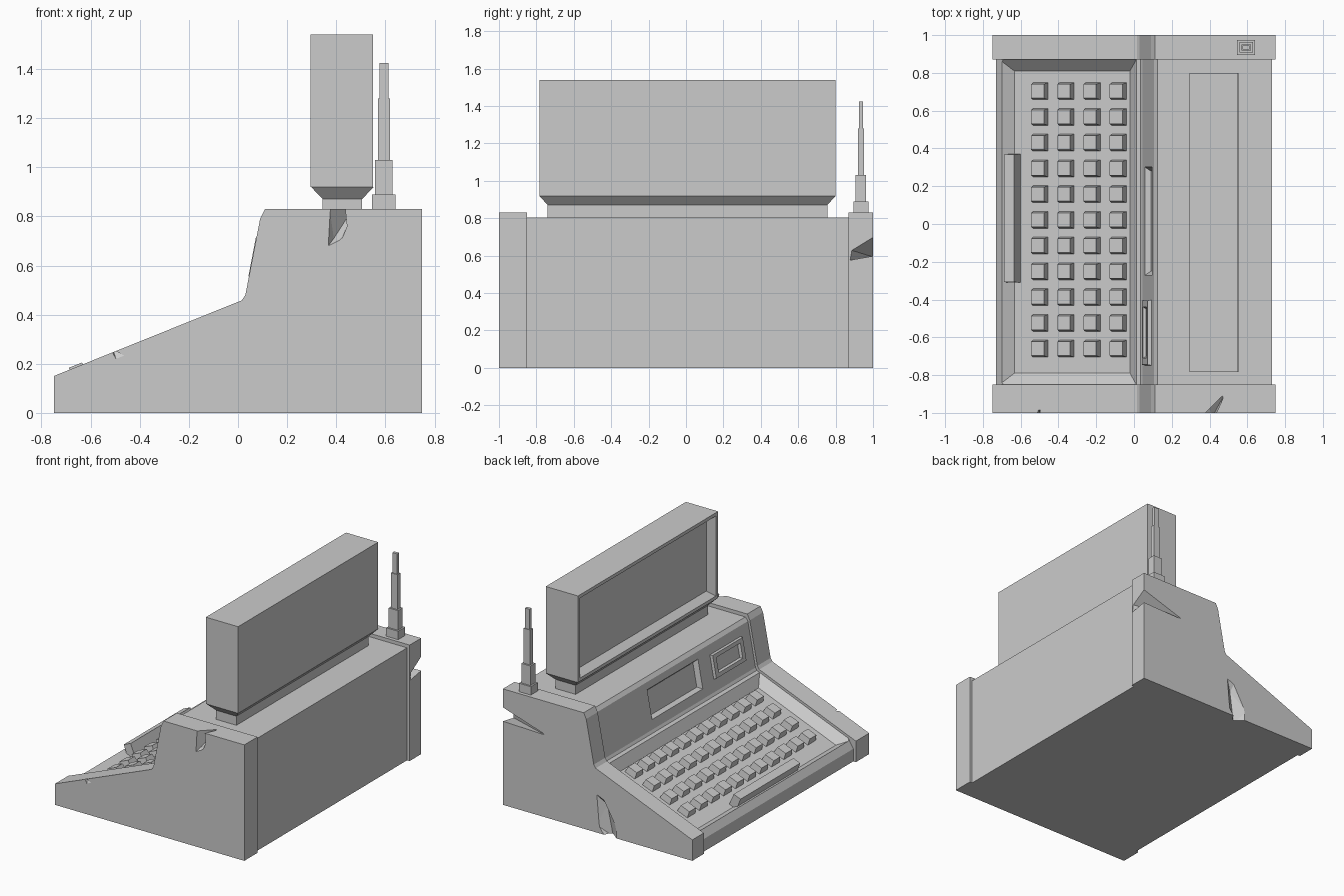
import bpy, bmesh
from math import radians, tan, cos
from mathutils import Matrix, Vector

old = bpy.data.objects.get("Cube")
if old:
    bpy.data.objects.remove(old, do_unlink=True)

GREY = (0.6, 0.6, 0.6, 1)
mat = bpy.data.materials.new("grey plastic")
mat.use_nodes = True
mat.diffuse_color = GREY
mat.node_tree.nodes["Principled BSDF"].inputs["Base Color"].default_value = GREY


def finish(name, bm):
    bmesh.ops.recalc_face_normals(bm, faces=bm.faces)
    me = bpy.data.meshes.new(name)
    bm.to_mesh(me)
    bm.free()
    me.materials.append(mat)
    ob = bpy.data.objects.new(name, me)
    bpy.context.scene.collection.objects.link(ob)
    return ob


def hull(name, points):
    bm = bmesh.new()
    verts = [bm.verts.new(p) for p in points]
    res = bmesh.ops.convex_hull(bm, input=verts)
    loose = [v for v in bm.verts if not v.link_faces]
    bmesh.ops.delete(bm, geom=loose, context='VERTS')
    return finish(name, bm)


def frustum(name, loc, base, top, height, tilt=0):
    """Tapered box standing on loc, tipped about the y axis."""
    m = Matrix.Translation(loc) @ Matrix.Rotation(radians(-tilt), 4, 'Y')
    bm = bmesh.new()
    bmesh.ops.create_cube(bm, size=1)
    for v in bm.verts:
        up = v.co.z > 0
        sx, sy = top if up else base
        v.co = m @ Vector((v.co.x * sx, v.co.y * sy, height if up else 0))
    return finish(name, bm)


def extrude_profile(name, profile, y0, y1):
    bm = bmesh.new()
    face = bm.faces.new([bm.verts.new((x, y0, z)) for x, z in profile])
    res = bmesh.ops.extrude_face_region(bm, geom=[face])
    moved = [g for g in res["geom"] if isinstance(g, bmesh.types.BMVert)]
    bmesh.ops.translate(bm, verts=moved, vec=(0, y1 - y0, 0))
    return finish(name, bm)


def cut(ob, *cutters):
    """Subtract the cutters, bake the result and drop the cutters."""
    for c in cutters:
        mod = ob.modifiers.new("cut", 'BOOLEAN')
        mod.object = c
        mod.operation = 'DIFFERENCE'
        mod.solver = 'EXACT'
    dg = bpy.context.evaluated_depsgraph_get()
    dg.update()
    baked = bpy.data.meshes.new_from_object(ob.evaluated_get(dg))
    ob.modifiers.clear()
    ob.data = baked
    for c in cutters:
        bpy.data.objects.remove(c, do_unlink=True)


SLOPE, PANEL = 21.9, 79.2


def deck(x, depth=0.0):
    """Height of the keyboard slope at x, sunk by depth along its normal."""
    return 0.155 + (x + 0.69) * tan(radians(SLOPE)) - depth / cos(radians(SLOPE))


# End caps
cap = [(-0.75, 0), (-0.75, 0.15), (0.015, 0.458), (0.03, 0.48),
       (0.09, 0.79), (0.11, 0.83), (0.75, 0.83), (0.75, 0)]
front_cap = extrude_profile("front_end_cap", cap, -1, -0.85)
back_cap = extrude_profile("back_end_cap", cap, 0.87, 1)

# Chips knocked out of the end caps
cut(front_cap,
    hull("chip_top", [(0.37, -1.01, 0.85), (0.43, -1.01, 0.85), (0.44, -1.01, 0.75),
                      (0.42, -1.01, 0.70), (0.36, -1.01, 0.67),
                      (0.48, -0.9, 0.85), (0.39, -0.97, 0.71)]),
    hull("chip_slope", [(-0.53, -1.01, 0.27), (-0.44, -1.01, 0.22),
                        (-0.49, -1.01, 0.20), (-0.51, -0.98, 0.26)]))
cut(back_cap,
    hull("chip_corner", [(0.77, 1.01, 0.71), (0.77, 1.01, 0.60), (0.39, 1.01, 0.59),
                         (0.62, 1.01, 0.66), (0.77, 0.87, 0.575), (0.77, 0.88, 0.63),
                         (0.70, 0.95, 0.62)]),
    hull("chip_bottom", [(0.02, 1.01, 0.29), (-0.05, 1.01, 0.26), (-0.16, 1.01, 0.07),
                         (-0.16, 1.01, -0.02), (-0.06, 1.01, -0.02), (0.0, 1.01, 0.06),
                         (-0.05, 0.96, 0.2), (-0.09, 0.95, -0.02)]))

# Main body with keyboard tray and display recess
body = extrude_profile("main_body", [
    (-0.73, 0), (-0.73, 0.09), (-0.69, 0.155), (0.035, deck(0.035)), (0.045, 0.465),
    (0.105, 0.78), (0.125, 0.805), (0.73, 0.805), (0.73, 0)], -0.86, 0.88)
mid = -0.3275
cut(body,
    frustum("tray_cutter", (mid, 0.01, deck(mid, 0.06)),
            (0.66, 1.60), (0.788, 1.728), 0.064, SLOPE),
    frustum("display_cutter", (0.105, 0.015, 0.625),
            (0.17, 0.53), (0.22, 0.59), 0.04, PANEL))

# Small slotted panel beside the display
slot = frustum("slot_panel", (0.082, -0.575, 0.63), (0.17, 0.35), (0.16, 0.34), 0.025, PANEL)
cut(slot, frustum("slot_cutter", (0.073, -0.575, 0.632),
                  (0.09, 0.25), (0.12, 0.29), 0.03, PANEL))

# Keys in four rows of eleven
for row in range(4):
    for col in range(11):
        x = -0.494 + row * 0.1387
        y = -0.66 + col * 0.1363
        frustum(f"key_{row + 1}_{col + 1}", (x, y, deck(x, 0.061)),
                (0.085, 0.09), (0.072, 0.074), 0.046, SLOPE)
frustum("space_bar", (-0.63, 0.03, deck(-0.63, 0.06)),
        (0.062, 0.68), (0.058, 0.675), 0.086, SLOPE)

# Monitor on its neck
frustum("monitor_neck", (0.425, 0.008, 0.79), (0.16, 1.495), (0.16, 1.495), 0.085)
frustum("monitor_underside", (0.425, 0.008, 0.87), (0.16, 1.495), (0.255, 1.585), 0.05)
screen = frustum("monitor", (0.4225, 0.008, 0.92), (0.255, 1.585), (0.255, 1.585), 0.62)
cut(screen, frustum("screen_cutter", (0.345, 0.008, 1.23),
                    (0.50, 1.46), (0.58, 1.545), 0.055, 90))

# Stepped antenna
ax, ay = 0.594, 0.935
for name, z0, z1, wx, wy in [
        ("antenna_base", 0.82, 0.89, 0.095, 0.08),
        ("antenna_lower", 0.89, 1.03, 0.072, 0.055),
        ("antenna_middle", 1.03, 1.28, 0.05, 0.032),
        ("antenna_tip", 1.28, 1.425, 0.037, 0.022)]:
    frustum(name, (ax, ay, z0), (wx, wy), (wx, wy), z1 - z0)
